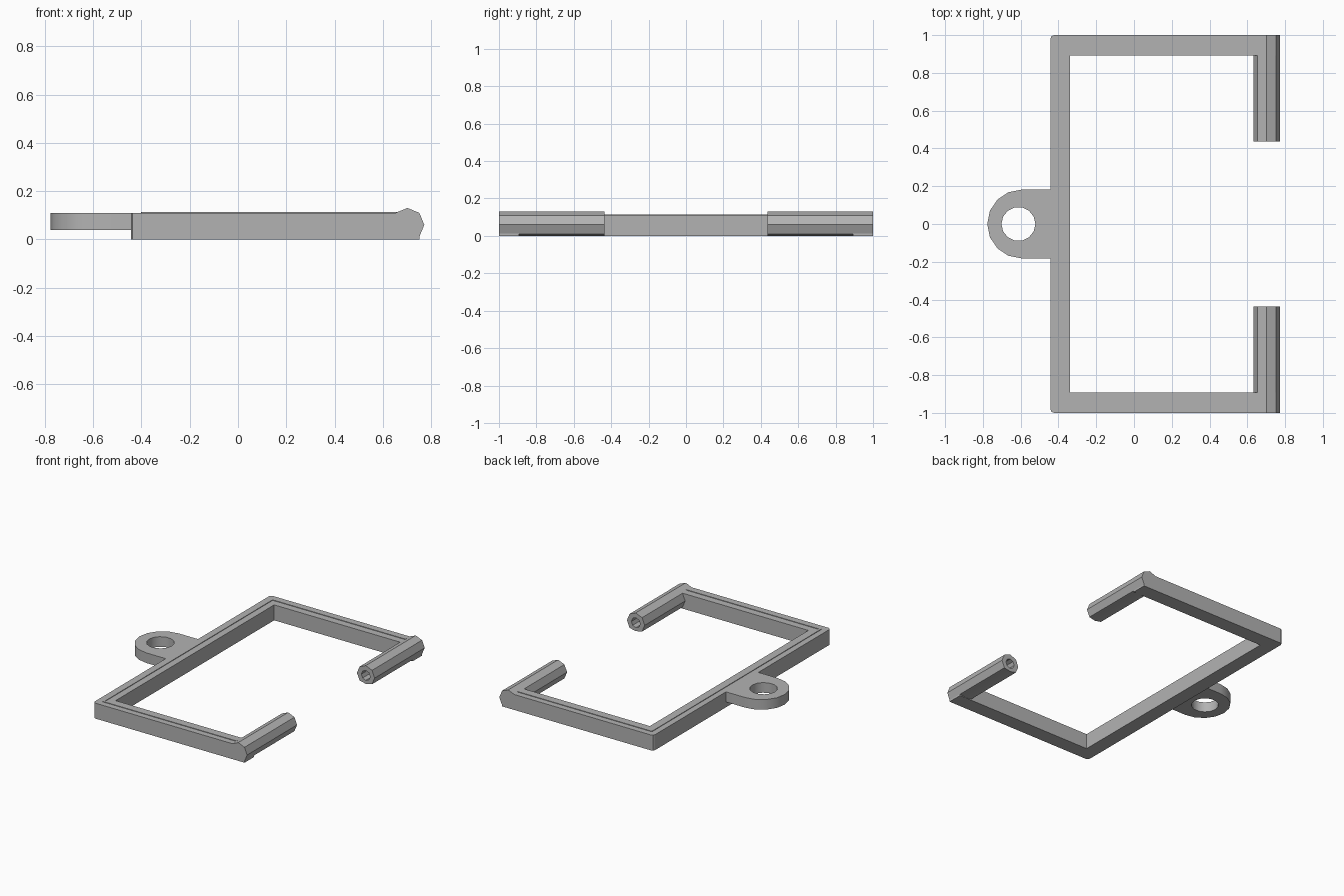
import bpy, bmesh
from math import cos, sin, pi, radians
from mathutils import Vector

cube = bpy.data.objects.get("Cube")
if cube:
    bpy.data.objects.remove(cube, do_unlink=True)

grey = bpy.data.materials.new("plain grey")
grey.use_nodes = True
colour = (0.45, 0.45, 0.45, 1)
grey.diffuse_color = colour
grey.node_tree.nodes["Principled BSDF"].inputs["Base Color"].default_value = colour


def prism(name, outline, offset):
    """Extrude a closed 3D outline along an offset."""
    bm = bmesh.new()
    face = bm.faces.new([bm.verts.new(p) for p in outline])
    moved = bmesh.ops.extrude_face_region(bm, geom=[face], use_keep_orig=True)
    top = [v for v in moved["geom"] if isinstance(v, bmesh.types.BMVert)]
    bmesh.ops.translate(bm, verts=top, vec=Vector(offset))
    bmesh.ops.recalc_face_normals(bm, faces=bm.faces)
    mesh = bpy.data.meshes.new(name)
    bm.to_mesh(mesh)
    bm.free()
    mesh.materials.append(grey)
    obj = bpy.data.objects.new(name, mesh)
    bpy.context.collection.objects.link(obj)
    return obj


def activate(obj):
    bpy.ops.object.select_all(action="DESELECT")
    obj.select_set(True)
    bpy.context.view_layer.objects.active = obj


def cut(obj, cutter):
    """Subtract the cutter and remove it."""
    mod = obj.modifiers.new("hole", "BOOLEAN")
    mod.operation = "DIFFERENCE"
    mod.solver = "EXACT"
    mod.object = cutter
    activate(obj)
    bpy.ops.object.modifier_apply(modifier=mod.name)
    bpy.data.objects.remove(cutter, do_unlink=True)


def smooth(obj, angle):
    activate(obj)
    bpy.ops.object.shade_smooth_by_angle(angle=radians(angle))


def u_outline(x0, x1, outer, inner, x_end, z, corner):
    """Outline of a U open towards +x, with clipped outer corners."""
    half = [(x_end, inner), (x_end, outer), (x0 + corner, outer),
            (x0 + corner * 0.3, outer - corner * 0.3), (x0, outer - corner)]
    back = [(x, -y) for x, y in reversed(half)]
    return [(x, y, z) for x, y in half + back + [(x1, -inner), (x1, inner)]]


# U-shaped frame and the fine ridge along its top
prism("frame", u_outline(-0.443, -0.34, 1, 0.893, 0.752, 0, 0.02), (0, 0, 0.11))
prism("top_ridge", u_outline(-0.401, -0.388, 0.957, 0.944, 0.66, 0.109, 0.004), (0, 0, 0.005))

# Mounting tab with a round hole
arc = [pi / 2 + pi * i / 8 for i in range(9)]
tab_edge = [(-0.595 + 0.182 * cos(a), 0.182 * sin(a), 0.038) for a in arc]
tab = prism("mounting_tab", tab_edge + [(-0.4, -0.182, 0.038), (-0.4, 0.182, 0.038)], (0, 0, 0.072))
ring = [2 * pi * i / 14 for i in range(14)]
cut(tab, prism("tab_hole", [(-0.612 + 0.09 * cos(a), 0.09 * sin(a), 0) for a in ring], (0, 0, 0.2)))
smooth(tab, 35)


def octagon(radius, y):
    return [(0.702 + radius * cos(pi * i / 4), y, max(0, 0.06 + radius * sin(pi * i / 4)))
            for i in range(8)]


# Inward-facing hollow tubes at the open ends
for side, label in ((1, "back"), (-1, "front")):
    tube = prism(label + "_tube", octagon(0.07, side * 0.437), (0, side * 0.563, 0))
    cut(tube, prism(label + "_bore", octagon(0.035, side * 0.4), (0, side * 0.4, 0)))
    smooth(tube, 30)
